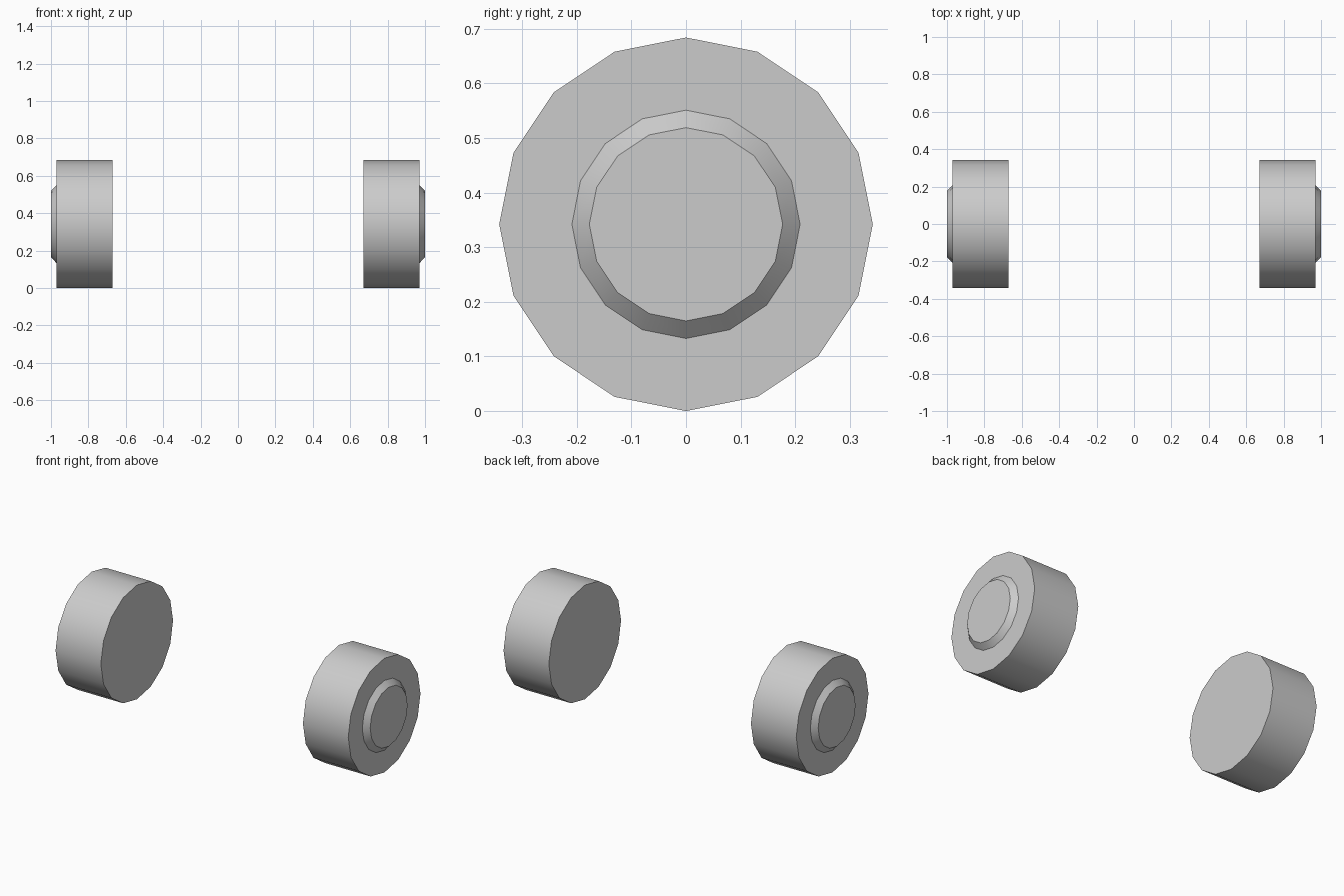
import bpy
import bmesh
import math

cube = bpy.data.objects.get("Cube")
if cube:
    bpy.data.objects.remove(cube, do_unlink=True)

SIDES = 16
RADIUS = 0.342

grey = bpy.data.materials.new("plain grey")
grey.use_nodes = True
colour = (0.6, 0.6, 0.6, 1.0)
grey.diffuse_color = colour
grey.node_tree.nodes["Principled BSDF"].inputs["Base Color"].default_value = colour


def make_wheel(name, side):
    # Profile of (distance from centre, radius) swept around the axle
    profile = [(0.67, RADIUS), (0.97, RADIUS), (0.97, 0.209), (1.0, 0.177)]
    bm = bmesh.new()
    rings = []
    for x, r in profile:
        angles = [math.tau * i / SIDES for i in range(SIDES)]
        rings.append([bm.verts.new((side * x, r * math.sin(a), RADIUS + r * math.cos(a)))
                      for a in angles])
    for a, b in zip(rings, rings[1:]):
        for i in range(SIDES):
            j = (i + 1) % SIDES
            bm.faces.new((a[i], a[j], b[j], b[i]))
    # Flat inner face and hub cap
    bm.faces.new(rings[0])
    bm.faces.new(rings[-1])
    bmesh.ops.recalc_face_normals(bm, faces=bm.faces)
    mesh = bpy.data.meshes.new(name)
    bm.to_mesh(mesh)
    bm.free()
    mesh.materials.append(grey)
    obj = bpy.data.objects.new(name, mesh)
    bpy.context.collection.objects.link(obj)
    # Smooth tread, crisp rims
    bpy.ops.object.select_all(action='DESELECT')
    obj.select_set(True)
    bpy.context.view_layer.objects.active = obj
    bpy.ops.object.shade_smooth_by_angle(angle=math.radians(30))


make_wheel("left_wheel", 1)
make_wheel("right_wheel", -1)
